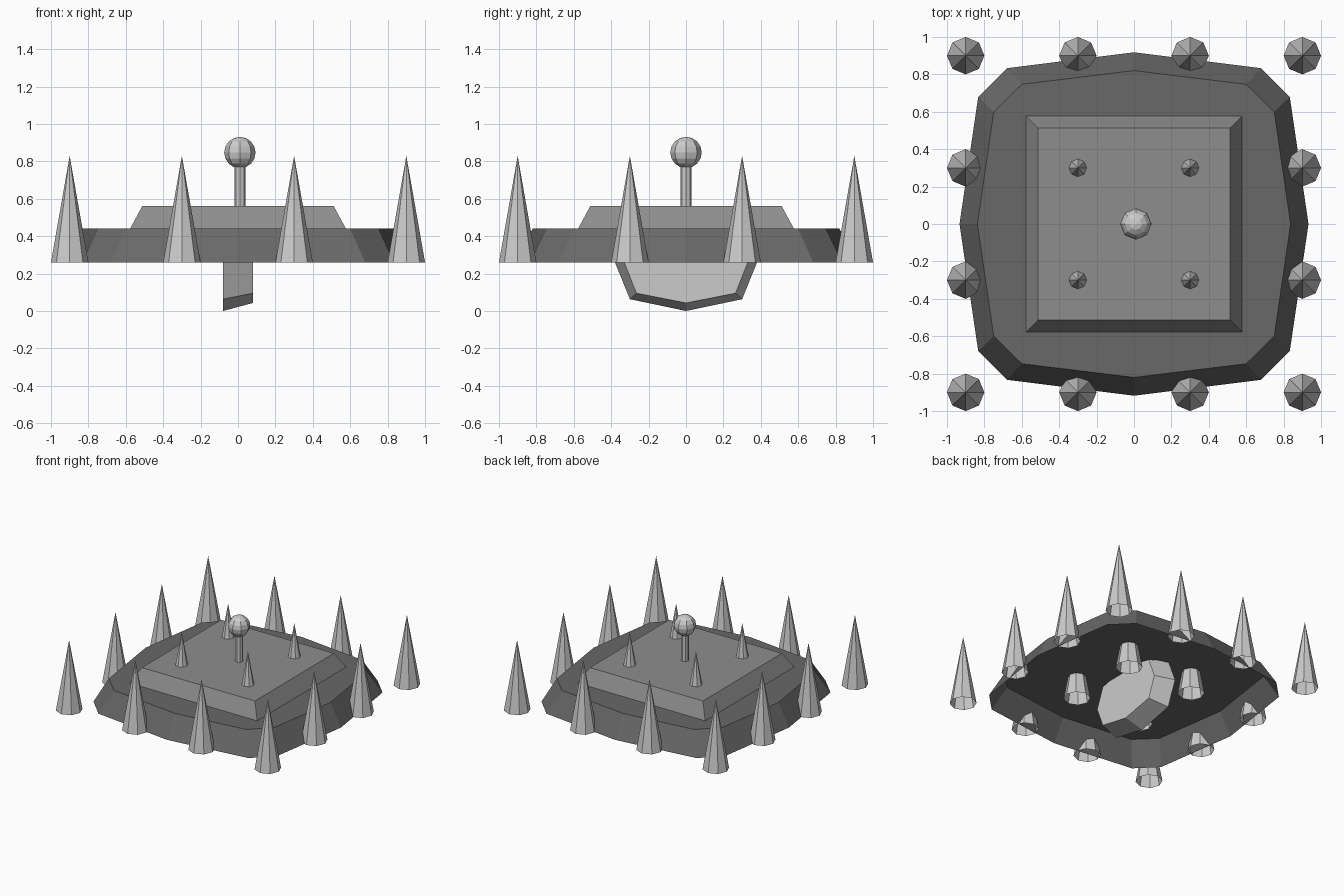
import bpy, bmesh

if "Cube" in bpy.data.objects:
    bpy.data.objects.remove(bpy.data.objects["Cube"])


def shade(name, value):
    mat = bpy.data.materials.new(name)
    mat.diffuse_color = (value, value, value, 1)
    mat.use_nodes = True
    mat.node_tree.nodes["Principled BSDF"].inputs["Base Color"].default_value = mat.diffuse_color
    return mat


def make_object(name, bm, mat=None):
    bmesh.ops.recalc_face_normals(bm, faces=bm.faces)
    mesh = bpy.data.meshes.new(name)
    bm.to_mesh(mesh)
    bm.free()
    if mat:
        mesh.materials.append(mat)
    ob = bpy.data.objects.new(name, mesh)
    bpy.context.collection.objects.link(ob)
    return ob


def loft(name, low, high, cap_low=False, mat=None):
    """Join two matching closed outlines, capping the second."""
    bm = bmesh.new()
    a = [bm.verts.new(p) for p in low]
    b = [bm.verts.new(p) for p in high]
    n = len(a)
    for i in range(n):
        j = (i + 1) % n
        bm.faces.new((a[i], a[j], b[j], b[i]))
    bm.faces.new(b)
    if cap_low:
        bm.faces.new(a[::-1])
    return make_object(name, bm, mat)


def four_way(quarter):
    """Mirror a quarter outline, running from +x axis to +y axis, all round."""
    half = quarter + [(-x, y) for x, y in quarter[-2::-1]]
    return half + [(x, -y) for x, y in half[-2:0:-1]]


def at_height(outline, z):
    return [(x, y, z) for x, y in outline]


dark_grey = shade("dark_grey", 0.14)
mid_grey = shade("mid_grey", 0.27)

# Base slab: twelve-sided shell with sloped walls, open underneath
slab_low = four_way([(0.933, 0), (0.833, 0.68), (0.68, 0.833), (0, 0.918)])
slab_high = four_way([(0.837, 0), (0.75, 0.6), (0.6, 0.747), (0, 0.82)])
loft("base_slab", at_height(slab_low, 0.26), at_height(slab_high, 0.44),
     mat=dark_grey)

# Raised square deck
square = [(1, 1), (-1, 1), (-1, -1), (1, -1)]
loft("raised_deck",
     [(x * 0.577, y * 0.577, 0.44) for x, y in square],
     [(x * 0.512, y * 0.512, 0.56) for x, y in square], mat=mid_grey)

# Tapered wheel hanging below, axis along x
wheel_big = four_way([(0.38, 0), (0.30, 0.197), (0, 0.26)])
wheel_small = four_way([(0.33, 0), (0.265, 0.165), (0, 0.217)])
loft("wheel",
     [(-0.08, y, 0.26 + z) for y, z in wheel_big],
     [(0.08, y, 0.26 + z) for y, z in wheel_small], cap_low=True)

# Spikes: four by four grid of open eight-sided cones
for row, y in enumerate((-0.9, -0.3, 0.3, 0.9)):
    for col, x in enumerate((-0.9, -0.3, 0.3, 0.9)):
        bm = bmesh.new()
        bmesh.ops.create_cone(bm, cap_ends=False, segments=8,
                              radius1=0.1, radius2=0, depth=0.57)
        bmesh.ops.remove_doubles(bm, verts=bm.verts, dist=0.0001)
        spike = make_object(f"spike_{row}_{col}", bm)
        spike.location = (x, y, 0.545)

# Stick with a ball knob
bm = bmesh.new()
bmesh.ops.create_cone(bm, cap_ends=True, segments=8,
                      radius1=0.03, radius2=0.03, depth=0.25)
make_object("stick", bm).location = (0.01, 0, 0.675)

bm = bmesh.new()
bmesh.ops.create_uvsphere(bm, u_segments=8, v_segments=8, radius=0.084)
make_object("ball_knob", bm).location = (0.01, 0, 0.847)
